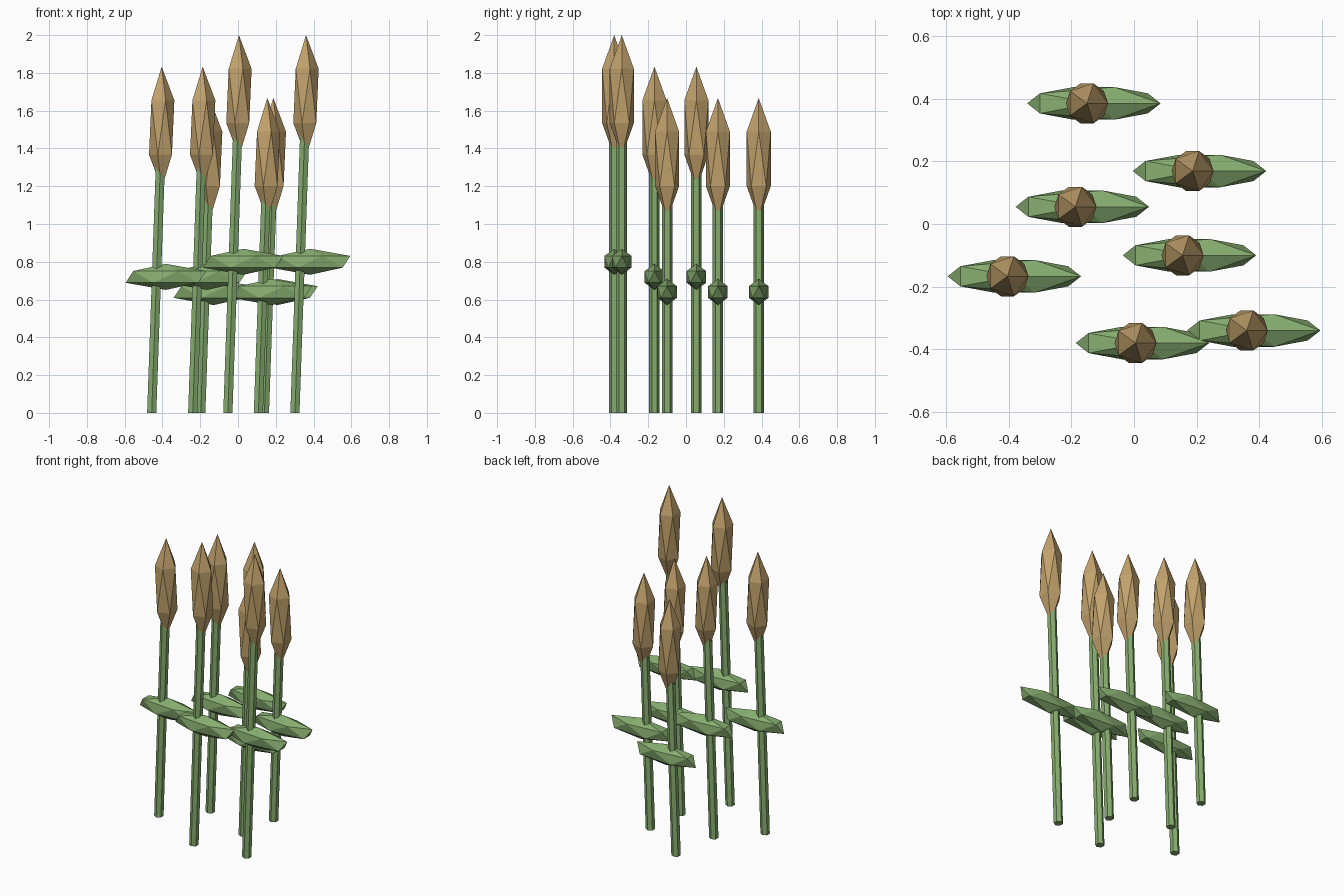
import bpy
import bmesh
from mathutils import Matrix, Vector

cube = bpy.data.objects.get("Cube")
if cube:
    bpy.data.objects.remove(cube, do_unlink=True)


def make_material(name, rgb):
    mat = bpy.data.materials.new(name)
    mat.use_nodes = True
    colour = (*rgb, 1.0)
    mat.diffuse_color = colour
    bsdf = next(n for n in mat.node_tree.nodes if n.type == "BSDF_PRINCIPLED")
    bsdf.inputs["Base Color"].default_value = colour
    return mat


def finish(bm, name, mat):
    mesh = bpy.data.meshes.new(name)
    bm.to_mesh(mesh)
    bm.free()
    mesh.materials.append(mat)
    obj = bpy.data.objects.new(name, mesh)
    bpy.context.collection.objects.link(obj)
    return obj


def stretched_ball(name, centre, radii, mat):
    """Twenty-sided ball scaled separately along each axis."""
    bm = bmesh.new()
    matrix = Matrix.Translation(centre) @ Matrix.Diagonal((*radii, 1.0))
    bmesh.ops.create_icosphere(bm, subdivisions=1, radius=1.0, matrix=matrix)
    return finish(bm, name, mat)


def leaning_stem(name, top, mat):
    """Six-sided rod, sheared so it leans towards +x and ends flat on the ground."""
    bm = bmesh.new()
    bmesh.ops.create_cone(bm, cap_ends=True, segments=6, radius1=STEM_RADIUS,
                          radius2=STEM_RADIUS, depth=top.z)
    for v in bm.verts:
        v.co.z += top.z / 2
        v.co.x += top.x + LEAN * (v.co.z - top.z)
        v.co.y += top.y
    return finish(bm, name, mat)


green = make_material("reed green", (0.24, 0.42, 0.16))
brown = make_material("seed head brown", (0.54, 0.36, 0.15))

STEM_RADIUS = 0.028
LEAN = 0.035
HEAD_RADII = (0.075, 0.075, 0.322)
LEAF_RADII = (0.238, 0.061, 0.069)

# Head and leaf heights for each plant size
SIZES = {"short": (1.345, 0.64), "medium": (1.511, 0.72), "tall": (1.678, 0.80)}

# Plant positions
PLANTS = [
    (-0.15, 0.385, "short"),
    (0.187, 0.169, "short"),
    (-0.187, 0.055, "medium"),
    (0.155, -0.10, "short"),
    (-0.404, -0.167, "medium"),
    (0.005, -0.38, "tall"),
    (0.36, -0.34, "tall"),
]

for x, y, size in PLANTS:
    head_z, leaf_z = SIZES[size]
    leaning_stem("stem", Vector((x, y, head_z)), green)
    stretched_ball("leaf", (x + 0.022, y, leaf_z), LEAF_RADII, green)
    stretched_ball("seed_head", (x, y, head_z), HEAD_RADII, brown)
